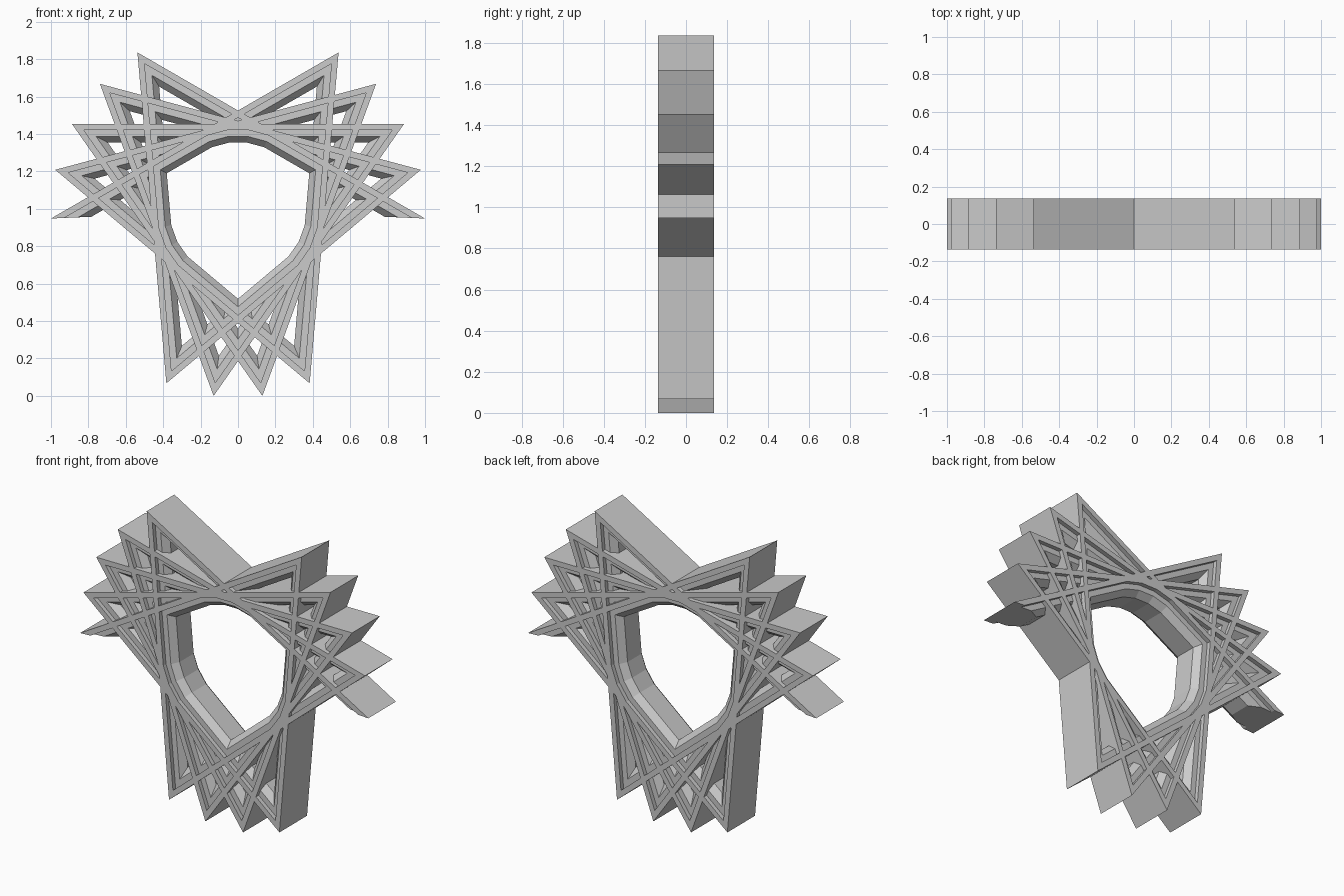
import bpy, bmesh, math

if "Cube" in bpy.data.objects:
    bpy.data.objects.remove(bpy.data.objects["Cube"])

R = 1.001          # circle on which all star tips lie
CZ = 0.992         # height of the circle centre
STEP = 125.0       # arc skipped by each bar
START = 182.5
TIPS = 14
MITRE = math.sin(math.radians((180 - STEP) / 2))

# Half of the bar cross-section: (distance in from outer edge, depth)
half = [(0.0, 0.137), (0.033, 0.137), (0.033, 0.11), (0.067, 0.11), (0.10, 0.07)]
profile = [(d, -y) for d, y in half] + [(d, y) for d, y in reversed(half)]

# Sweep the profile along one open star polyline, mitred radially at every tip
bm = bmesh.new()
rings = []
for k in range(TIPS):
    a = math.radians(START - STEP * k)
    ring = []
    for d, y in profile:
        r = R - d / MITRE
        ring.append(bm.verts.new((r * math.cos(a), y, CZ + r * math.sin(a))))
    rings.append(ring)

n = len(profile)
for r0, r1 in zip(rings, rings[1:]):
    for i in range(n):
        j = (i + 1) % n
        bm.faces.new((r0[i], r0[j], r1[j], r1[i]))

# End caps
bm.faces.new(rings[0])
bm.faces.new(rings[-1])
bmesh.ops.recalc_face_normals(bm, faces=bm.faces)

mesh = bpy.data.meshes.new("star_frame")
bm.to_mesh(mesh)
bm.free()
bpy.context.collection.objects.link(bpy.data.objects.new("star_frame", mesh))
